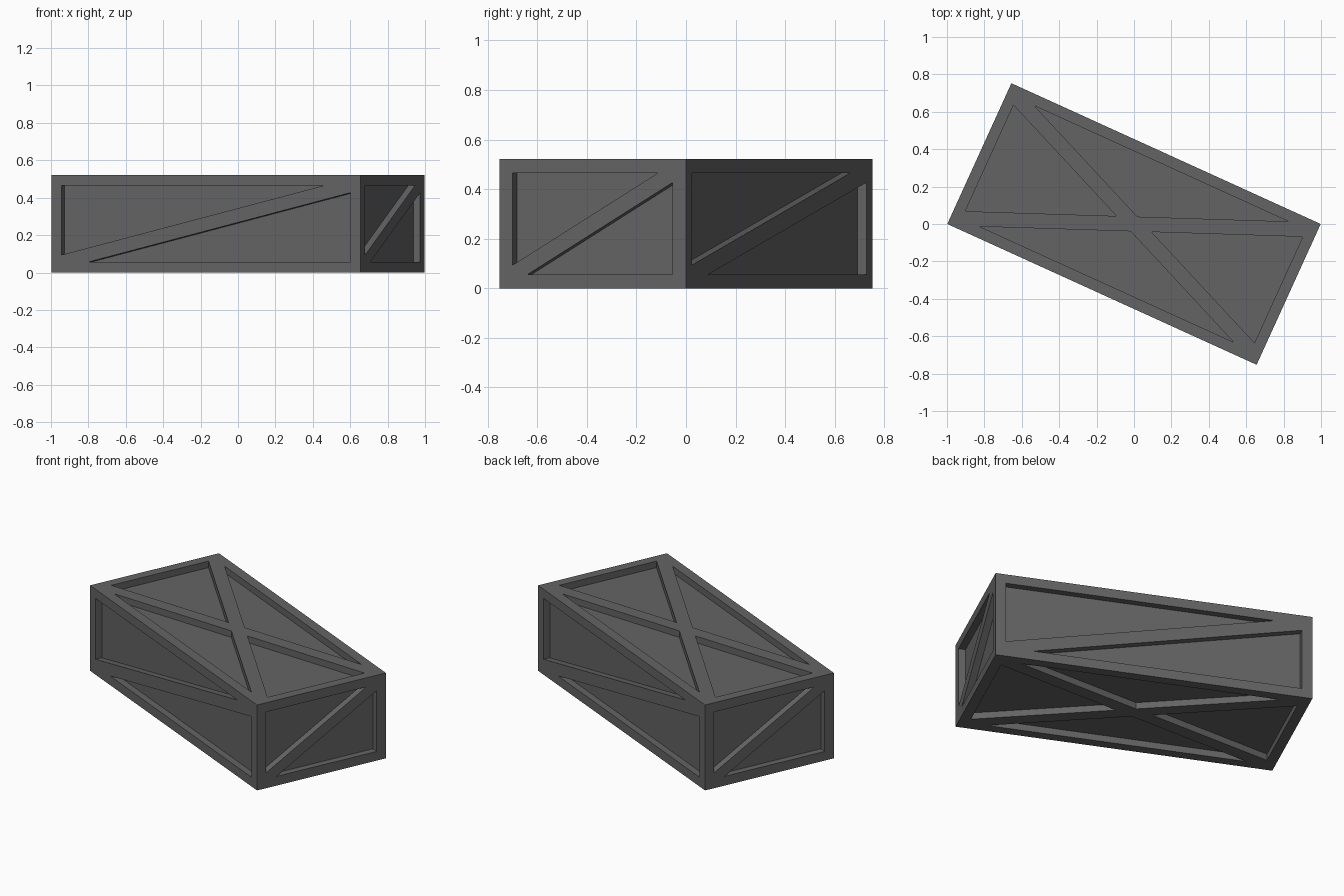
import bpy, bmesh, math
from mathutils import Vector, Matrix

if "Cube" in bpy.data.objects:
    bpy.data.objects.remove(bpy.data.objects["Cube"])

# Crate half sizes, frame border, recess depth, half brace width (measured across)
HX, HY, HZ = 0.9085, 0.4135, 0.2605
BORDER, DEPTH = 0.059, 0.04

mat = bpy.data.materials.new("dark grey")
mat.diffuse_color = (0.127, 0.127, 0.127, 1)
mat.use_nodes = True
mat.node_tree.nodes["Principled BSDF"].inputs["Base Color"].default_value = mat.diffuse_color


def make_object(name, bm):
    bmesh.ops.recalc_face_normals(bm, faces=bm.faces)
    mesh = bpy.data.meshes.new(name)
    bm.to_mesh(mesh)
    bm.free()
    obj = bpy.data.objects.new(name, mesh)
    bpy.context.collection.objects.link(obj)
    mesh.materials.append(mat)
    return obj


def add_prism(bm, points, origin, u, v, n):
    """Triangular recess: extrude a face-plane outline along the face normal."""
    low = [bm.verts.new(origin + u * a + v * b - n * DEPTH) for a, b in points]
    high = [bm.verts.new(origin + u * a + v * b + n * 0.05) for a, b in points]
    bm.faces.new(low)
    bm.faces.new(high)
    for i in range(len(points)):
        j = (i + 1) % len(points)
        bm.faces.new((low[i], low[j], high[j], high[i]))


def single_brace(a, b, off):
    """Two triangles either side of a brace rising to the right."""
    s = off * a / b
    upper = [(-a, b), (-a, -b + off), (a - s, b)]
    return [upper, [(-x, -y) for x, y in upper]]


def cross_brace(a, b, off):
    """Four triangles around an X brace."""
    s = off * a / b
    end = [(a, b - off), (a, -b + off), (s, 0)]
    side = [(a - s, b), (-a + s, b), (0, off)]
    return [[(k * x, k * y) for x, y in t] for t in (end, side) for k in (1, -1)]


# Solid crate body
bm = bmesh.new()
bmesh.ops.create_cube(bm, size=2)
bmesh.ops.scale(bm, vec=(HX, HY, HZ), verts=bm.verts)
crate = make_object("crate", bm)

# Recess cutters on all six faces
X, Y, Z = Vector((1, 0, 0)), Vector((0, 1, 0)), Vector((0, 0, 1))
ix, iy, iz = HX - BORDER, HY - BORDER, HZ - BORDER + 0.003
bm = bmesh.new()
for k in (1, -1):
    for tri in single_brace(ix, iz, 0.038):      # long sides
        add_prism(bm, tri, -Y * k * HY, X * k, Z, -Y * k)
    for tri in single_brace(iy, iz, 0.038):      # short ends
        add_prism(bm, tri, X * k * HX, Y * k, Z, X * k)
    for tri in cross_brace(ix, iy, 0.043):       # lid and base
        add_prism(bm, tri, Z * k * HZ, X, Y, Z * k)
cutter = make_object("recess_cutter", bm)
cutter.hide_render = True

# Cut the recesses, then drop the helper
mod = crate.modifiers.new("recesses", 'BOOLEAN')
mod.operation, mod.object, mod.solver = 'DIFFERENCE', cutter, 'EXACT'
bpy.context.view_layer.objects.active = crate
bpy.ops.object.modifier_apply(modifier=mod.name)
bpy.data.objects.remove(cutter)

# Turn the crate so its diagonal lies along x, and stand it on the ground
crate.data.transform(Matrix.Translation((0, 0, HZ))
                     @ Matrix.Rotation(-math.atan2(HY, HX), 4, 'Z'))
